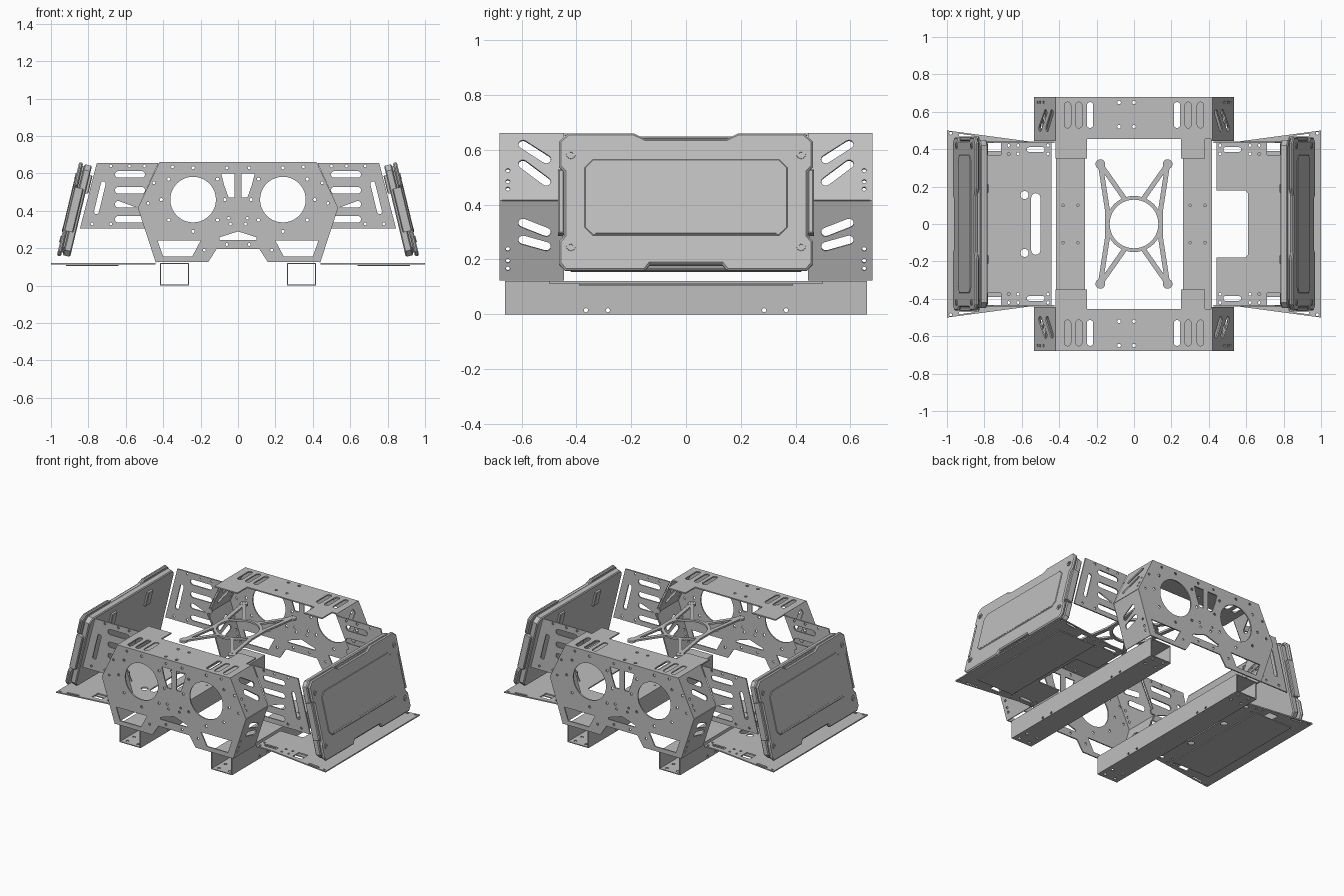
import bpy
import math
from mathutils import Matrix, Vector

cube = bpy.data.objects.get("Cube")
if cube:
    bpy.data.objects.remove(cube)

GREY = (0.52, 0.52, 0.52, 1)
metal = bpy.data.materials.new("grey metal")
metal.use_nodes = True
metal.diffuse_color = GREY
metal.node_tree.nodes["Principled BSDF"].inputs["Base Color"].default_value = GREY


def circle(x, y, r, n=12):
    return [(x + r * math.cos(math.tau * i / n), y + r * math.sin(math.tau * i / n)) for i in range(n)]


def slot(p, q, w, n=6):
    """Capsule-shaped loop from p to q."""
    a = math.atan2(q[1] - p[1], q[0] - p[0])
    pts = []
    for c, start in ((q, a - math.pi / 2), (p, a + math.pi / 2)):
        for i in range(n + 1):
            t = start + math.pi * i / n
            pts.append((c[0] + w / 2 * math.cos(t), c[1] + w / 2 * math.sin(t)))
    return pts


def rect(x0, y0, x1, y1):
    return [(x0, y0), (x1, y0), (x1, y1), (x0, y1)]


def mirrored(half):
    return half + [(-x, y) for x, y in reversed(half) if abs(x) > 1e-4]


def flip(loop, sx=1, sy=1):
    return [(x * sx, y * sy) for x, y in loop]


def frame(origin, x_axis, y_axis):
    x, y = Vector(x_axis).normalized(), Vector(y_axis).normalized()
    m = Matrix((x, y, x.cross(y))).transposed().to_4x4()
    m.translation = origin
    return m


def flat(z):
    return frame((0, 0, z), (1, 0, 0), (0, 1, 0))


def plate(name, loops, thick, matrix, chamfer=0):
    """Sheet with an outline and cut-outs, centred on its frame."""
    curve = bpy.data.curves.new(name, 'CURVE')
    curve.dimensions, curve.fill_mode = '2D', 'BOTH'
    curve.extrude = thick / 2 - chamfer
    curve.bevel_depth, curve.bevel_resolution, curve.offset = chamfer, 0, -chamfer
    for loop in loops:
        spline = curve.splines.new('POLY')
        spline.points.add(len(loop) - 1)
        for point, (x, y) in zip(spline.points, loop):
            point.co = (x, y, 0, 1)
        spline.use_cyclic_u = True
    temp = bpy.data.objects.new(name + "_curve", curve)
    bpy.context.collection.objects.link(temp)
    bpy.context.view_layer.update()
    graph = bpy.context.evaluated_depsgraph_get()
    mesh = bpy.data.meshes.new_from_object(temp.evaluated_get(graph))
    bpy.data.objects.remove(temp)
    mesh.name = name
    mesh.materials.clear()
    mesh.materials.append(metal)
    for poly in mesh.polygons:
        poly.use_smooth = False
        poly.material_index = 0
    obj = bpy.data.objects.new(name, mesh)
    obj.matrix_world = matrix
    bpy.context.collection.objects.link(obj)
    return obj


T = 0.008
SIDES = ((1, "left"), (-1, "right"))
ENDS = ((-1, "front"), (1, "rear"))

# End plates with two large openings
end_outline = mirrored([(0, .195), (.115, .195), (.16, .125), (.44, .125), (.535, .415), (.42, .66), (0, .66)])
end_cuts = [mirrored([(0, .29), (.1, .258), (.1, .245)])]
for s in (1, -1):
    end_cuts += [circle(s * .24, .46, .122, 40),
                 flip([(.2, .24), (.43, .24), (.4, .155), (.245, .155)], s),
                 flip([(.018, .6), (.09, .6), (.075, .54), (.05, .47), (.018, .47)], s)]
    end_cuts += [circle(s * .24 + .17 * math.cos(a), .46 + .17 * math.sin(a), .009, 8)
                 for a in (math.radians(d) for d in (0, 40, 90, 140, 180, 220, 270, 320))]
    end_cuts += [circle(s * x, z, .008, 8) for x, z in ((.05, .36), (.04, .33), (.45, .55), (.06, .22),
                                                        (.18, .19), (.48, .44), (.35, .635), (.06, .63))]
for e, end in ENDS:
    plate(end + "_end_plate", [end_outline] + end_cuts, T, frame((0, e * .676, 0), (1, 0, 0), (0, 0, 1)))

    # Top cover with slots and two inward tabs
    outline = [(-.42, .68), (.42, .68), (.42, .455), (.38, .455), (.38, .35), (.25, .35),
               (.25, .455), (-.25, .455), (-.25, .35), (-.42, .35)]
    cuts = [slot((x, .53), (x, .635), .034) for x in (-.355, -.295, -.235, .23, .29, .355)]
    cuts += [circle(x, y, .01, 8) for x in (-.08, 0) for y in (.52, .65)]
    plate(end + "_top_cover", [flip(c, 1, e) for c in [outline] + cuts], T, flat(.656))

    # Slanted cheek plates closing the ends
    for s, side in SIDES:
        for part, low, high, bars in (
                ("upper", (.535, .415), (.42, .66), ((.225, .165), (.145, .075))),
                ("lower", (.44, .125), (.535, .415), ((.22, .185), (.155, .13)))):
            up = Vector((s * (high[0] - low[0]), 0, high[1] - low[1]))
            cuts = [slot((.595, a), (.51, b), .034) for a, b in bars]
            cuts += [circle(.65, z, .008, 8) for z in (.045, .075, .12)]
            loops = [rect(.445, 0, .68, up.length)] + cuts
            plate(f"{end}_{side}_{part}_cheek", [flip(c, s * e) for c in loops], T,
                  frame((s * (low[0] - .004), 0, low[1]), (0, s, 0), up))

# Open tube rails under the frame
for s, side in SIDES:
    x0, x1 = .262, .418
    ends_holes = [circle(x, e * y, .01, 8) for x in (.3, .38) for y in (.56, .63) for e in (1, -1)]
    mid_holes = [circle(x, y, .007, 8) for x in (.3, .38) for y in (-.1, .1)]
    for part, z, cuts in (("top", .119, mid_holes), ("bottom", .003, ends_holes)):
        plate(f"{side}_rail_{part}", [flip(c, s) for c in [rect(x0, -.66, x1, .66)] + cuts], .006, flat(z))
    for part, x in (("inner", x0 + .003), ("outer", x1 - .003)):
        holes = [circle(e * y, .015, .008, 8) for y in (.285, .365) for e in (1, -1)]
        plate(f"{side}_rail_{part}", [rect(-.66, 0, .66, .122)] + holes, .006,
              frame((s * x, 0, 0), (0, 1, 0), (0, 0, 1)))

# Ring with four forked arms
spider = flat(.615)
plate("centre_ring", [circle(0, 0, .15, 48), circle(0, 0, .13, 48)], .012, spider)
for sx, side in SIDES:
    for sy, end in ENDS:
        tip = (sx * .18, sy * .32)
        for i, root in enumerate(((.137, .04), (.05, .135))):
            plate(f"{end}_{side}_arm_{i + 1}", [slot(tip, (sx * root[0], sy * root[1]), .026)], .012, spider)
        plate(f"{end}_{side}_arm_tip", [circle(*tip, .026, 16), circle(*tip, .01, 8)], .014, spider)
    plate(f"{side}_arm_brace", [slot((sx * .145, -.07), (sx * .145, .07), .02)], .012, spider)

# Slotted side panels and floor shelves
panel_loops = [[(.425, .655), (.755, .655), (.845, .305), (.48, .305), (.535, .415)],
               slot((.735, .555), (.705 + .06, .395), .026)]
panel_loops[1] = slot((.72, .545), (.757, .395), .026)
panel_loops += [slot((.515, z), (.64, z), .036) for z in (.595, .51, .435, .355)]
panel_loops += [circle(x, z, .008, 8) for x, z in ((.5, .64), (.58, .64), (.68, .64), (.68, .33), (.78, .33))]
for s, side in SIDES:
    for e, end in ENDS:
        plate(f"{end}_{side}_panel", [flip(c, s) for c in panel_loops], T,
              frame((0, e * .438, 0), (1, 0, 0), (0, 0, 1)))
    inner = [(.44, .355), (.44, .44), (.55, .44), (1, .5)]
    if s > 0:
        inner = [(.61, 0), (.61, .165), (.595, .18), (.44, .18)] + inner
        cuts = []
    else:
        inner = [(.44, .3)] + inner
        cuts = [slot((.525, -.14), (.525, .14), .05), circle(.585, .155, .022), circle(.585, -.155, .022)]
    outline = inner + [(x, -y) for x, y in reversed(inner) if y]
    for e in (1, -1):
        cuts += [slot((.49, e * .398), (.56, e * .398), .026), flip(rect(.71, .37, .78, .435), 1, e),
                 slot((.93, e * .475), (.86, e * .466), .014), circle(.98, e * .485, .008, 8)]
        cuts += [circle(x, e * y, .008, 8) for x in (.46, .62, .67) for y in (.375, .42)]
    plate(f"{side}_shelf", [flip(c, s) for c in [outline] + cuts], T, flat(.117))
    plate(f"{side}_shelf_stiffener", [flip(rect(.64, -.39, .92, .39), s)], .006, flat(.108))

# Leaning side cases
cover = mirrored([(0, .235), (.15, .235), (.19, .255), (.43, .255), (.463, .225), (.463, .13), (.445, .11),
                  (.445, -.13), (.463, -.15), (.463, -.235), (.44, -.26), (.15, -.26), (.13, -.235), (0, -.235)])
tray = mirrored([(0, .25), (.42, .25), (.45, .22), (.45, -.22), (.42, -.25), (0, -.25)])
field = mirrored([(0, .155), (.34, .155), (.37, .125), (.37, -.1), (.34, -.13), (0, -.13)])
tilt = math.radians(13.5)
for s, side in SIDES:
    up = Vector((-s * math.sin(tilt), 0, math.cos(tilt)))
    out = Vector((s * math.cos(tilt), 0, math.sin(tilt)))

    def layer(name, loops, w0, w1, chamfer=0):
        plate(f"{side}_case_{name}", loops, w1 - w0,
              frame(Vector((s * .873, 0, .405)) + out * (w0 + w1) / 2, (0, s, 0), up), chamfer)

    layer("tray", [tray], -.035, .006, .006)
    layer("core", [flip(tray, .96, .95)], .004, .02)
    layer("cover", [cover], .014, .036, .007)
    layer("raised_field", [field], .035, .039, .003)
    layer("lower_groove", [slot((-.33, -.118), (.33, -.118), .008)], .038, .041)
    for e, end in ENDS:
        y = s * e
        layer(f"{end}_grip", [mirrored([(0, .12), (.006, .12), (.012, .1), (.012, -.1), (.006, -.12), (0, -.12)])
                              and [(y * .455 + x, v) for x, v in rect(-.012, -.12, .012, .12)]], -.02, .03, .005)
        layer(f"{end}_clip", [rect(y * .19 - .025, .1, y * .19 + .025, .2)], -.05, -.03, .004)
        for v, level in ((.175, "upper"), (-.17, "lower")):
            layer(f"{end}_{level}_bolt", [circle(y * .42, v, .017, 16), circle(y * .42, v, .008, 8)], .035, .041)
